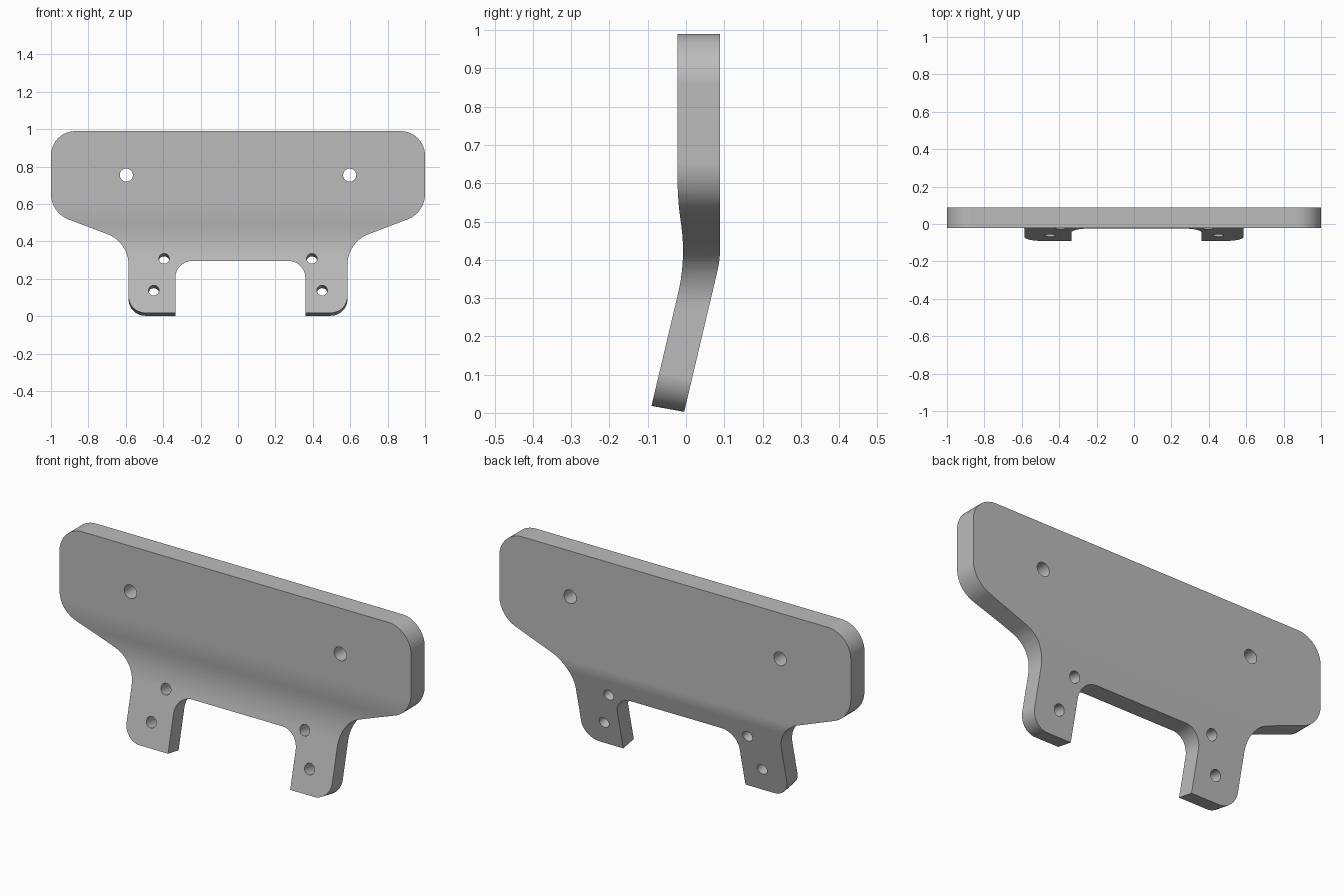
import bpy, bmesh
from math import atan, tan, pi
from mathutils import Vector

cube = bpy.data.objects.get("Cube")
if cube:
    bpy.data.objects.remove(cube, do_unlink=True)

SLOPE = 0.18  # tilt of the feet across the plate thickness


def rounded(corners, steps=10):
    """Round each (a, b, tangent_length) corner with a circular arc."""
    pts = []
    for i, (a, b, t) in enumerate(corners):
        p = Vector((a, b))
        if t == 0:
            pts.append(p)
            continue
        u = (Vector(corners[i - 1][:2]) - p).normalized()
        v = (Vector(corners[(i + 1) % len(corners)][:2]) - p).normalized()
        radius = t * tan(u.angle(v) / 2)
        center = p + (u + v).normalized() * (t ** 2 + radius ** 2) ** 0.5
        start, end = p + u * t - center, p + v * t - center
        for k in range(steps + 1):
            pts.append(center + start.lerp(end, k / steps).normalized() * radius)
    return pts


def prism(name, pts, place, half):
    """Extrude a closed profile between -half and +half."""
    bm = bmesh.new()
    caps = [[bm.verts.new(place(p, d)) for p in pts] for d in (-half, half)]
    bm.faces.new(caps[0])
    bm.faces.new(reversed(caps[1]))
    n = len(pts)
    for i in range(n):
        j = (i + 1) % n
        bm.faces.new((caps[0][j], caps[0][i], caps[1][i], caps[1][j]))
    bm.normal_update()
    if bm.calc_volume(signed=True) < 0:
        bmesh.ops.reverse_faces(bm, faces=bm.faces[:])
    mesh = bpy.data.meshes.new(name)
    bm.to_mesh(mesh)
    bm.free()
    obj = bpy.data.objects.new(name, mesh)
    bpy.context.collection.objects.link(obj)
    return obj


def combine(target, tool, operation):
    """Apply a boolean and discard the tool."""
    mod = target.modifiers.new("cut", 'BOOLEAN')
    mod.operation, mod.solver, mod.object = operation, 'EXACT', tool
    bpy.context.view_layer.objects.active = target
    bpy.ops.object.modifier_apply(modifier=mod.name)
    bpy.data.objects.remove(tool, do_unlink=True)


# Front outline: wide panel, flared shoulders, two feet around a notch
half_outline = [(1, 0.99, 0.13), (1, 0.554, 0.1), (0.585, 0.396, 0.12), (0.585, 0.002, 0.09)]
right_half = [(-x, z, t) for x, z, t in reversed(half_outline)]
notch = [(0.36, 0.002, 0), (0.36, 0.296, 0.09), (-0.335, 0.296, 0.09), (-0.335, 0.002, 0)]
outline = rounded(half_outline + notch + right_half)


def along_y(p, d):
    drop = SLOPE * d if p.y < 0.15 else 0  # foot ends are square to the tilted plate
    return (p.x, d, p.y - drop)


# Bent side section
section = rounded([(-0.022, 1.1, 0), (-0.022, 0.56, 0.05), (0.0, 0.4, 0.09),
                   (-0.118, -0.1, 0), (-0.029, -0.1, 0), (0.089, 0.4, 0.03), (0.089, 1.1, 0)])

bracket = prism("bent_bracket", section, lambda p, d: (d, p.x, p.y), 1.2)
combine(bracket, prism("outline_cutter", outline, along_y, 0.3), 'INTERSECT')

# Screw holes: straight through the panel, tilted through the feet
for side in (-1, 1):
    for x, y, z, r, tilt in ((0.597, 0, 0.755, 0.035, 0),
                             (0.395, -0.02, 0.308, 0.028, atan(SLOPE)),
                             (0.45, -0.06, 0.138, 0.028, atan(SLOPE))):
        bpy.ops.mesh.primitive_cylinder_add(vertices=32, radius=r, depth=0.5,
                                            location=(side * x, y, z),
                                            rotation=(pi / 2 - tilt, 0, 0))
        combine(bracket, bpy.context.object, 'DIFFERENCE')

# Single grey finish
grey = bpy.data.materials.new("light_grey")
grey.use_nodes = True
color = (0.5, 0.5, 0.5, 1)
grey.diffuse_color = color
for node in grey.node_tree.nodes:
    if node.type == 'BSDF_PRINCIPLED':
        node.inputs["Base Color"].default_value = color
bracket.data.materials.clear()
bracket.data.materials.append(grey)
for poly in bracket.data.polygons:
    poly.material_index = 0

# Smooth the bends while keeping rims sharp and large faces flat
bpy.ops.object.select_all(action='DESELECT')
bracket.select_set(True)
bpy.context.view_layer.objects.active = bracket
bpy.ops.object.shade_smooth_by_angle(angle=pi / 6)
weighted = bracket.modifiers.new("flat_normals", 'WEIGHTED_NORMAL')
weighted.keep_sharp = True
